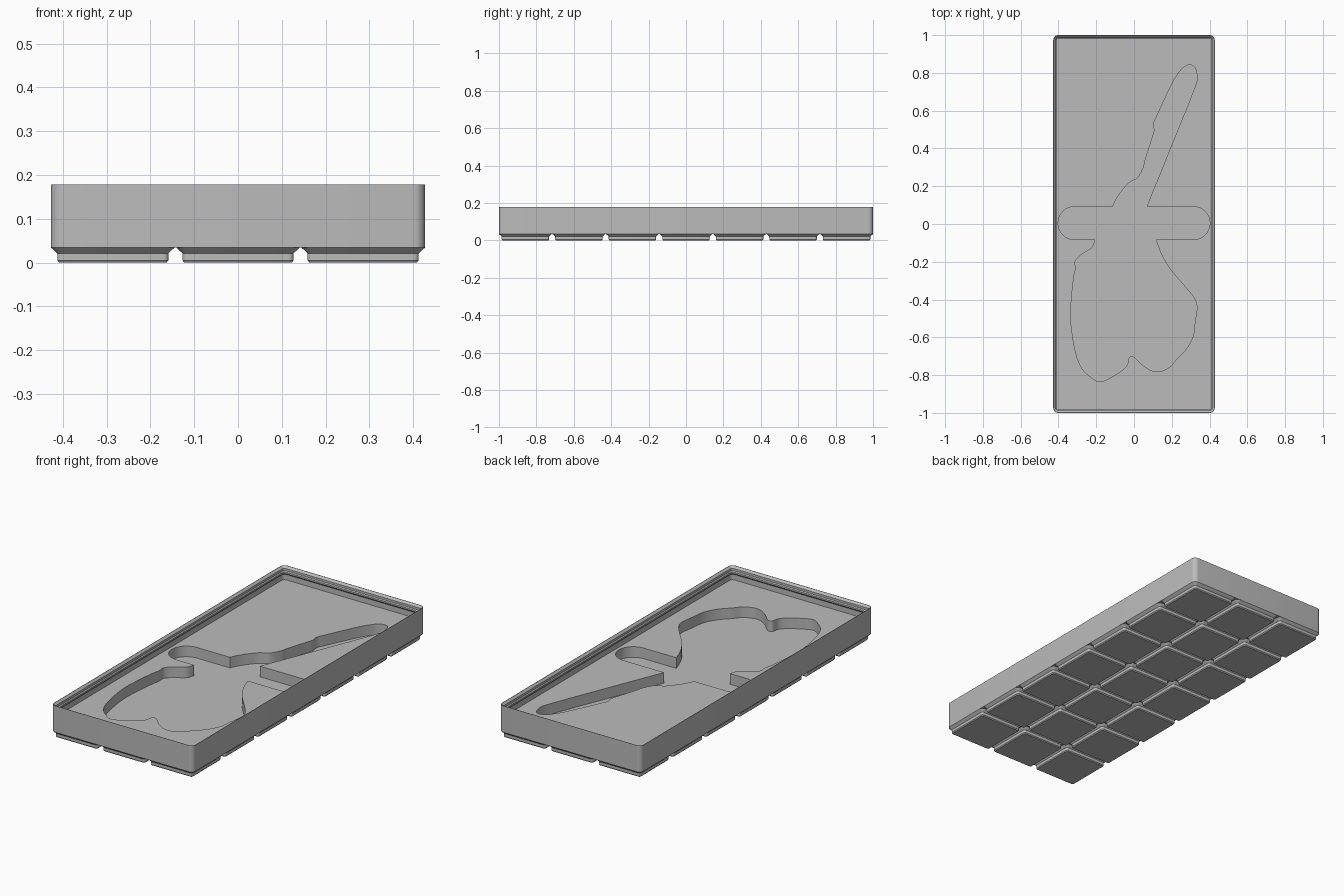
import bpy, bmesh
from math import sin, cos, pi
from mathutils import Vector

cube = bpy.data.objects.get("Cube")
if cube:
    bpy.data.objects.remove(cube, do_unlink=True)

PITCH = 0.2862          # spacing of the feet
HALF_CELL = 0.1414      # half width of one foot at its top
HALF_X, HALF_Y = 0.4276, 1.0
CORNER = 0.0256
BASE_Z, RIM_Z, FLOOR_Z, POCKET_Z = 0.0343, 0.178, 0.103, 0.045

grey = bpy.data.materials.new("light grey plastic")
grey.use_nodes = True
grey.diffuse_color = (0.5, 0.5, 0.5, 1)
grey.node_tree.nodes["Principled BSDF"].inputs["Base Color"].default_value = (0.5, 0.5, 0.5, 1)


def arc(cx, cy, radius, start, end, steps):
    """Points along a circular arc, angles in half turns."""
    angles = [pi * (start + (end - start) * i / steps) for i in range(steps + 1)]
    return [(cx + radius * cos(a), cy + radius * sin(a)) for a in angles]


def rounded_rectangle(half_x, half_y, radius, steps=6):
    points = []
    for quarter, (sx, sy) in enumerate([(1, 1), (-1, 1), (-1, -1), (1, -1)]):
        points += arc(sx * (half_x - radius), sy * (half_y - radius), radius,
                      quarter / 2, quarter / 2 + 0.5, steps)
    return points


def ring(bm, points, z, centre=(0, 0)):
    return [bm.verts.new((x + centre[0], y + centre[1], z)) for x, y in points]


def bridge(bm, lower, upper):
    n = len(lower)
    for i in range(n):
        j = (i + 1) % n
        bm.faces.new((lower[i], lower[j], upper[j], upper[i]))


def loft(bm, half_x, half_y, profile, centre=(0, 0)):
    """Stack rounded rectangles; profile holds (inset, height) pairs."""
    rings = []
    for inset, z in profile:
        shape = rounded_rectangle(half_x - inset, half_y - inset, CORNER - inset)
        rings.append(ring(bm, shape, z, centre))
    for lower, upper in zip(rings, rings[1:]):
        bridge(bm, lower, upper)
    bm.faces.new(rings[0][::-1])
    return rings[-1]


def fill_upward(bm, *loops):
    """Fill a flat area, with any inner loop left as a hole."""
    edges = []
    for loop in loops:
        for a, b in zip(loop, loop[1:] + loop[:1]):
            edges.append(bm.edges.get((a, b)) or bm.edges.new((a, b)))
    made = bmesh.ops.triangle_fill(bm, edges=edges, use_beauty=True, normal=(0, 0, 1))
    for item in made["geom"]:
        if isinstance(item, bmesh.types.BMFace):
            item.normal_update()
            if item.normal.z < 0:
                item.normal_flip()


def smooth_path(points, steps=4):
    """Catmull-Rom curve through the points, with free ends."""
    pts = [Vector(p) for p in points]
    pts = [pts[0]] + pts + [pts[-1]]
    path = []
    for a, b, c, d in zip(pts, pts[1:], pts[2:], pts[3:]):
        for i in range(steps):
            t = i / steps
            path.append(tuple(0.5 * (2 * b + (c - a) * t + (2 * a - 5 * b + 4 * c - d) * t ** 2
                                     + (3 * b - a - 3 * c + d) * t ** 3)))
    return path + [tuple(pts[-1])]


def finish(bm, name):
    mesh = bpy.data.meshes.new(name)
    bm.to_mesh(mesh)
    bm.free()
    obj = bpy.data.objects.new(name, mesh)
    bpy.context.collection.objects.link(obj)
    mesh.materials.append(grey)
    bpy.ops.object.select_all(action="DESELECT")
    obj.select_set(True)
    bpy.context.view_layer.objects.active = obj
    bpy.ops.object.shade_smooth_by_angle(angle=pi / 6)
    return obj


# Pocket outline, counter-clockwise: finger slot ends, narrow arm, wide lobe
narrow_arm = [(.067, .092), (.2, .42), (.323, .727), (.333, .79), (.32, .83), (.295, .843),
              (.265, .83), (.24, .805), (.2, .74), (.125, .58), (.103, .53), (.108, .495),
              (.095, .45), (.06, .34), (.05, .3), (.02, .245), (-.03, .215),
              (-.085, .146), (-.113, .092)]
wide_lobe = [(-.206, -.083), (-.222, -.125), (-.275, -.16), (-.31, -.195), (-.31, -.24),
             (-.32, -.29), (-.333, -.425), (-.333, -.53), (-.31, -.675), (-.275, -.765),
             (-.22, -.817), (-.18, -.835), (-.127, -.815), (-.063, -.775), (-.035, -.745),
             (-.027, -.71), (-.01, -.7), (.01, -.712), (.05, -.75), (.095, -.777),
             (.14, -.78), (.19, -.757), (.222, -.72), (.275, -.664), (.312, -.595),
             (.323, -.515), (.333, -.436), (.312, -.383), (.26, -.32), (.196, -.245),
             (.148, -.167), (.116, -.083)]
SLOT_R = 0.0875
SLOT_Y = 0.0045
outline = (arc(0.402 - SLOT_R, SLOT_Y, SLOT_R, -0.5, 0.5, 16) + smooth_path(narrow_arm)
           + arc(SLOT_R - 0.402, SLOT_Y, SLOT_R, 0.5, 1.5, 16) + smooth_path(wide_lobe))

# Tray body: outer wall, stepped stacking lip, undercut, floor and pocket
bm = bmesh.new()
tray_profile = [(0, BASE_Z), (0, RIM_Z), (.002, RIM_Z), (.013, .167), (.013, .155),
                (.0177, .15), (.0177, .142), (.0082, .1325), (.0082, FLOOR_Z)]
floor_edge = loft(bm, HALF_X, HALF_Y, tray_profile)
pocket_top = ring(bm, outline, FLOOR_Z)
pocket_bottom = ring(bm, outline, POCKET_Z)
bridge(bm, pocket_top, pocket_bottom)
fill_upward(bm, floor_edge, pocket_top)
fill_upward(bm, pocket_bottom)
finish(bm, "tray_body")

# Grid of chamfered feet
bm = bmesh.new()
foot_profile = [(.0185, 0), (.0145, .005), (.0145, .021), (0, BASE_Z)]
for column in range(-1, 2):
    for row in range(-3, 4):
        loft(bm, HALF_CELL, HALF_CELL, foot_profile, (column * PITCH, row * PITCH))
finish(bm, "base_feet")
